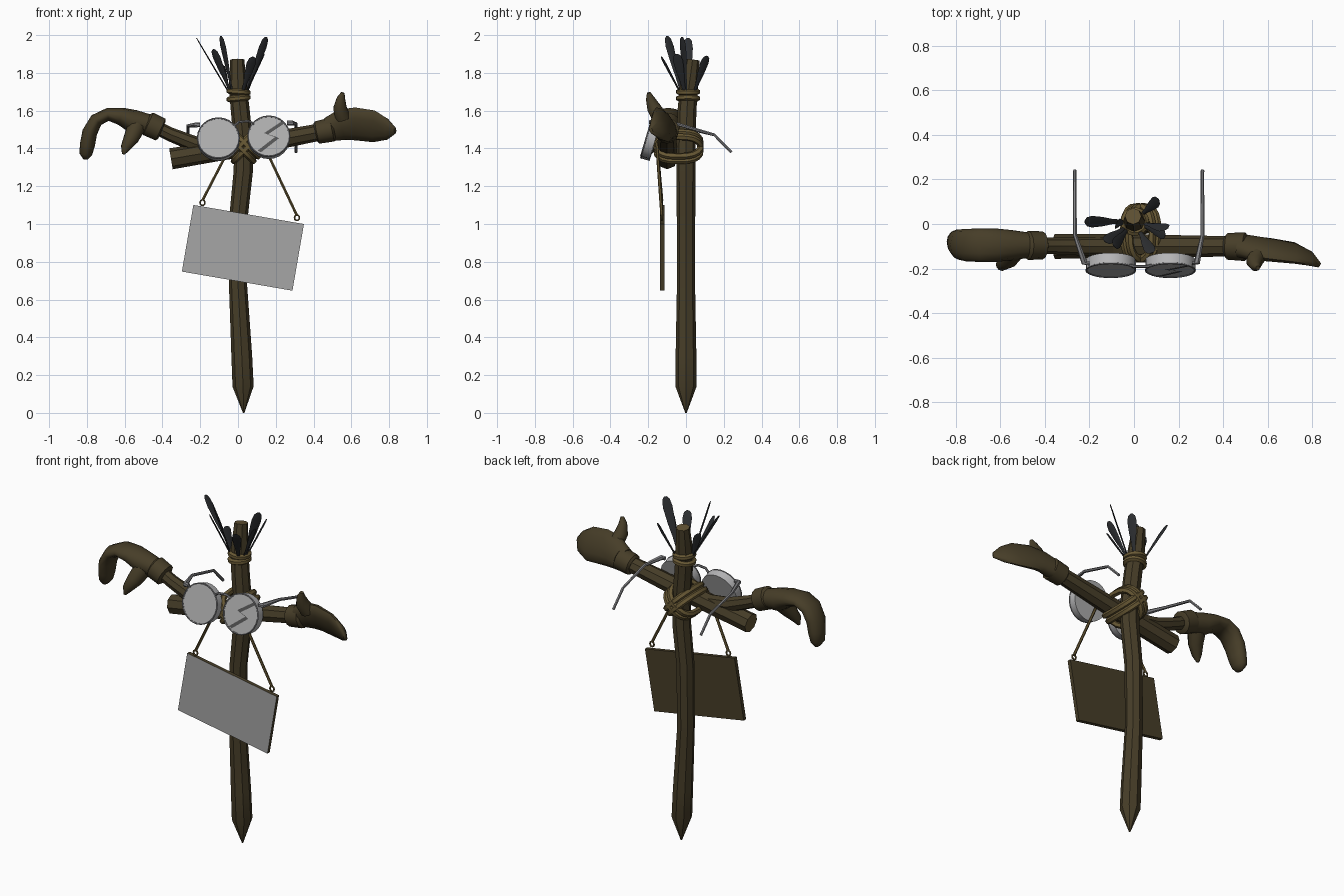
import bpy, bmesh, math
from mathutils import Vector as V

if "Cube" in bpy.data.objects:
    bpy.data.objects.remove(bpy.data.objects["Cube"])


def mat(name, r, g, b):
    m = bpy.data.materials.new(name)
    m.diffuse_color = (r, g, b, 1)
    m.use_nodes = True
    m.node_tree.nodes["Principled BSDF"].inputs["Base Color"].default_value = m.diffuse_color
    return m


WOOD = mat("dark wood", 0.062, 0.047, 0.021)
CUT = mat("cut wood", 0.12, 0.085, 0.034)
ROPE = mat("rope", 0.14, 0.10, 0.035)
FEATHER = mat("black feather", 0.026, 0.028, 0.031)
METAL = mat("grey metal", 0.22, 0.22, 0.23)
RIM = mat("pale rim", 0.48, 0.48, 0.49)
LENS = mat("lens grey", 0.42, 0.42, 0.42)
PAINT = mat("board face grey", 0.38, 0.38, 0.38)
DARK = mat("crack grey", 0.09, 0.09, 0.09)


def finish(bm, name, mats, angle=40):
    bmesh.ops.recalc_face_normals(bm, faces=bm.faces[:])
    me = bpy.data.meshes.new(name)
    bm.to_mesh(me)
    bm.free()
    for m in mats:
        me.materials.append(m)
    for p in me.polygons:
        p.use_smooth = True
    me.set_sharp_from_angle(angle=math.radians(angle))
    ob = bpy.data.objects.new(name, me)
    bpy.context.collection.objects.link(ob)
    return ob


def loft(name, pts, radii, m, ref=(0, 1, 0), sides=8, closed=False, cap=None, angle=40):
    """Sweep an ellipse along pts; the first radius lies along ref."""
    pts = [V(p) for p in pts]
    n = len(pts)
    bm = bmesh.new()
    rings = []
    for i, p in enumerate(pts):
        if closed:
            t = pts[(i + 1) % n] - pts[i - 1]
        else:
            t = pts[min(i + 1, n - 1)] - pts[max(i - 1, 0)]
        t.normalize()
        u = V(ref) - t * t.dot(V(ref))
        u.normalize()
        w = t.cross(u)
        r = radii[i] if isinstance(radii, list) else radii
        a, b = r if isinstance(r, tuple) else (r, r)
        rings.append([bm.verts.new(p + u * a * math.cos(k * math.tau / sides)
                                   + w * b * math.sin(k * math.tau / sides))
                      for k in range(sides)])
    for i in range(n if closed else n - 1):
        A, B = rings[i], rings[(i + 1) % n]
        for k in range(sides):
            j = (k + 1) % sides
            bm.faces.new((A[k], A[j], B[j], B[k]))
    if not closed:
        for ring in (rings[0], rings[-1]):
            f = bm.faces.new(ring)
            if cap:
                f.material_index = 1
    return finish(bm, name, [m] + ([cap] if cap else []), angle)


def loop(name, c, d1, d2, r1, r2, tube, m, count=20, power=1.0):
    """Closed rope ring spanned by directions d1 and d2."""
    c, d1, d2 = V(c), V(d1).normalized(), V(d2).normalized()
    sp = lambda x: math.copysign(abs(x) ** power, x)
    pts = [c + d1 * r1 * sp(math.cos(i * math.tau / count))
           + d2 * r2 * sp(math.sin(i * math.tau / count)) for i in range(count)]
    return loft(name, pts, tube, m, ref=d1.cross(d2), sides=6, closed=True)


# Sharpened post
loft("post",
     [(.03, 0, 0), (.027, 0, .14), (.02, 0, .3), (0, 0, .68), (.004, 0, 1.05), (.028, 0, 1.28),
      (.03, 0, 1.42), (.012, .005, 1.6), (0, .015, 1.72), (-.004, .035, 1.87)],
     [.004, .056, .055, .048, .049, .051, .051, .05, .048, .037], WOOD, cap=CUT)

# Crossing log and side branch
loft("cross_log", [(-.355, -.1, 1.345), (.03, -.1, 1.41), (.45, -.1, 1.49)],
     [.056, .053, .045], WOOD, cap=CUT)
loft("left_branch", [(-.44, -.098, 1.515), (-.36, -.098, 1.475), (-.22, -.1, 1.42), (-.08, -.1, 1.40)],
     [.037, .037, .042, .042], WOOD)

# Wooden hands with cuffs
loft("left_cuff", [(-.403, -.096, 1.497), (-.41, -.096, 1.50), (-.475, -.096, 1.53), (-.485, -.096, 1.534)],
     [.05, .063, .065, .05], WOOD, sides=12)
loft("left_hand",
     [(-.46, -.095, 1.525), (-.55, -.095, 1.54), (-.62, -.095, 1.57), (-.69, -.095, 1.58),
      (-.75, -.095, 1.55), (-.785, -.092, 1.485), (-.797, -.085, 1.42), (-.806, -.08, 1.37), (-.806, -.08, 1.342)],
     [(.055, .052), (.068, .064), (.075, .047), (.075, .034), (.073, .036), (.068, .04), (.06, .04),
      (.048, .034), (.025, .012)], WOOD, sides=12, angle=60)
loft("left_thumb", [(-.54, -.12, 1.51), (-.565, -.16, 1.455), (-.595, -.185, 1.405), (-.607, -.19, 1.37)],
     [.05, .042, .027, .008], WOOD, sides=10, angle=60)
loft("right_cuff", [(.41, -.1, 1.482), (.418, -.1, 1.484), (.498, -.102, 1.50), (.508, -.102, 1.502)],
     [.048, .06, .064, .05], WOOD, sides=12)
loft("right_hand",
     [(.48, -.1, 1.50), (.55, -.11, 1.525), (.62, -.117, 1.53), (.72, -.13, 1.517), (.79, -.155, 1.503),
      (.832, -.185, 1.495)],
     [(.068, .052), (.09, .045), (.096, .038), (.093, .03), (.062, .024), (.018, .01)],
     WOOD, ref=(0, -.42, .9), sides=12, angle=60)
loft("right_thumb", [(.555, -.14, 1.565), (.54, -.17, 1.615), (.545, -.19, 1.665), (.555, -.197, 1.695)],
     [.042, .037, .023, .01], WOOD, sides=10, angle=60)

# Rope lashing in a cross, and ties under the feathers
for s in (-1, 1):
    d = V((s, 0, 1)).normalized()
    nrm = V((1, 0, -s)).normalized()
    for k in (-.017, .017):
        loop("lashing_rope", V((.03, -.04, 1.41)) + nrm * k, d, (0, 1, 0), .09, .118, .018, ROPE, power=.75)
for z, tilt in ((1.665, .1), (1.70, -.08)):
    loop("feather_tie", (.003, .011, z), (1, 0, tilt), (0, 1, 0), .05, .05, .016, ROPE)

# Feathers: tip position and twist of the blade
FEATHERS = [((-.22, .01, 1.985), 0), ((-.09, -.1, 1.995), .3), ((.15, -.02, 1.99), .7), ((.11, .11, 1.89), .2),
            ((.14, -.05, 1.90), -.4), ((.08, -.13, 1.885), .2), ((-.13, -.08, 1.925), -.3), ((-.08, .0, 1.84), .6)]
for tip, twist in FEATHERS:
    tip = V(tip)
    core = V((0, .012, 1.69))
    out = tip - core
    out.z = 0
    out.normalize()
    base = core + out * .045
    axis = tip - base
    side = V((-out.y, out.x, 0)) * math.cos(twist) + out * math.sin(twist)
    loft("feather", [base + axis * f for f in (0, .3, .55, .82, .95, 1)],
         [(.007, .004), (.012, .004), (.021, .004), (.026, .0035), (.02, .003), (.007, .002)],
         FEATHER, ref=side, sides=6)

# Spectacles: tilted rims with lens faces
NRM = V((0, -.959, .284))
UP = V((0, .284, .959))
for name, x, z in (("left_lens", -.104, 1.455), ("right_lens", .163, 1.465)):
    c = V((x, -.207, z))
    loft(name + "_rim", [c - NRM * .048, c], .112, RIM, ref=UP, sides=24, cap=LENS)
    loop(name + "_edge", c, (1, 0, 0), UP, .11, .11, .0045, METAL, count=24)

# Jagged crack on the right lens
bm = bmesh.new()
zig = [(.078, .077), (-.015, .012), (.045, -.008), (-.05, -.085)]
c = V((.163, -.207, 1.465)) + NRM * .003
rows = [[bm.verts.new(c + V((1, 0, 0)) * (u + o) + UP * (w - o * .5)) for o in (-.009, .009)] for u, w in zig]
for a, b in zip(rows, rows[1:]):
    bm.faces.new((a[0], a[1], b[1], b[0]))
finish(bm, "lens_crack", [DARK])

# Bridge and ear pieces
loft("bridge", [(-.02, -.185, 1.52), (.005, -.19, 1.54), (.055, -.19, 1.545), (.085, -.185, 1.53)], .007,
     METAL, sides=6)
for name, s, x0, x1, z in (("left", -1, -.20, -.265, 1.525), ("right", 1, .26, .307, 1.535)):
    loft(name + "_ear_piece",
         [(x0, -.175, z), (x0 + s * .022, -.175, z), (x1, -.05, z - .005), (x1, .15, 1.472), (x1, .24, 1.38)],
         [.012, .014, .009, .008, .008], METAL, ref=(.3, 0, 1), sides=6)

# Hanging board: grey front, wooden back and edges
bm = bmesh.new()
bmesh.ops.create_cube(bm, size=1)
for v in bm.verts:
    v.co = V((v.co.x * .594, v.co.y * .022, v.co.z * .358))
bm.normal_update()
for f in bm.faces:
    f.material_index = 1 if f.normal.y < -.9 else 0
board = finish(bm, "hanging_board", [WOOD, PAINT])
board.location = (.026, -.126, .874)
board.rotation_euler = (0, math.radians(9.8), 0)

# Strings with eye rings
for top, end in (((-.03, -.155, 1.43), (-.188, -.128, 1.125)), ((.13, -.155, 1.43), (.312, -.128, 1.045))):
    loft("board_string", [top, end], .008, ROPE, sides=6)
    loop("board_eye", V(end) - V((0, 0, .012)), (1, 0, 0), (0, 0, 1), .013, .015, .005, ROPE, count=10)
